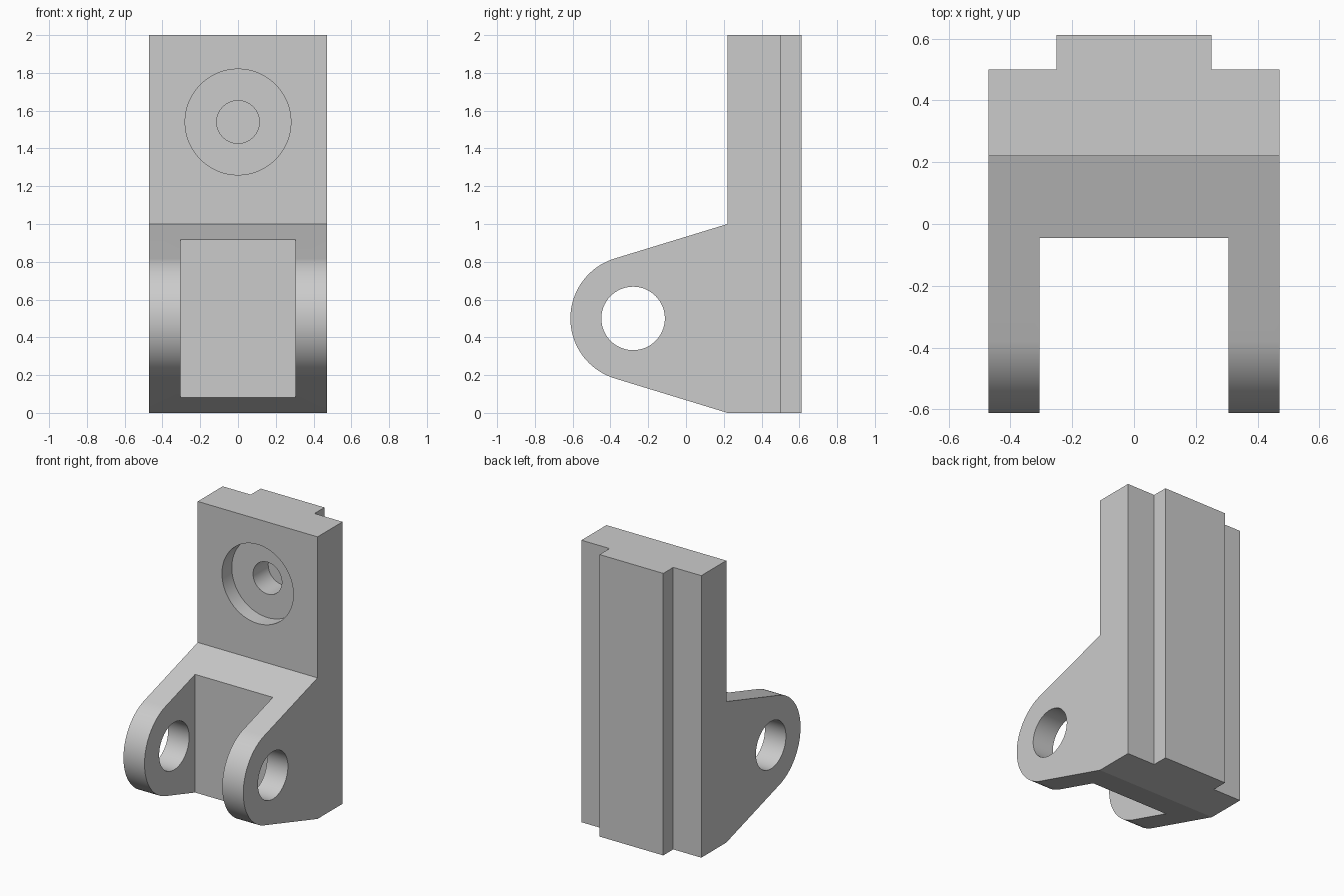
import bpy
from math import acos, atan2, cos, hypot, pi, radians, sin

cube = bpy.data.objects.get("Cube")
if cube:
    bpy.data.objects.remove(cube, do_unlink=True)

HALF_W = 0.47                      # half width of the bracket
FRONT, BACK, TOP = 0.22, 0.5, 2.0  # upright plate
RIB = 0.612                        # back of the locating rib
PIN_Y, PIN_Z, LUG_R = -0.28, 0.5, 0.332

grey = bpy.data.materials.new("light grey")
grey.use_nodes = True
colour = (0.6, 0.6, 0.6, 1)
grey.diffuse_color = colour
grey.node_tree.nodes["Principled BSDF"].inputs["Base Color"].default_value = colour


def prism(name, outline, half):
    """Extrude a (y, z) outline along x from -half to half."""
    n = len(outline)
    verts = [(x, y, z) for x in (-half, half) for y, z in outline]
    faces = [list(range(n))[::-1], list(range(n, 2 * n))]
    faces += [(i, (i + 1) % n, n + (i + 1) % n, n + i) for i in range(n)]
    mesh = bpy.data.meshes.new(name)
    mesh.from_pydata(verts, [], faces)
    mesh.materials.append(grey)
    obj = bpy.data.objects.new(name, mesh)
    bpy.context.collection.objects.link(obj)
    return obj


def box(name, half, y0, y1, z0, z1):
    return prism(name, [(y0, z0), (y1, z0), (y1, z1), (y0, z1)], half)


def cylinder(name, radius, length, location, rotation):
    bpy.ops.mesh.primitive_cylinder_add(vertices=96, radius=radius, depth=length,
                                        location=location, rotation=rotation)
    obj = bpy.context.object
    obj.name = name
    obj.data.materials.append(grey)
    return obj


def combine(target, tool, operation):
    """Apply a boolean and discard the tool."""
    tool.hide_render = True
    bpy.context.view_layer.objects.active = target
    mod = target.modifiers.new(tool.name, "BOOLEAN")
    mod.operation, mod.solver, mod.object = operation, "EXACT", tool
    bpy.ops.object.modifier_apply(modifier=mod.name)
    bpy.data.objects.remove(tool, do_unlink=True)


# Side profile: upright plate with a rounded lug tangent to sloping edges
dy, dz = FRONT - PIN_Y, 1.0 - PIN_Z
start = atan2(dz, dy) + acos(LUG_R / hypot(dy, dz))
steps = 64
angles = [start + (2 * pi - 2 * start) * i / steps for i in range(steps + 1)]
arc = [(PIN_Y + LUG_R * cos(a), PIN_Z + LUG_R * sin(a)) for a in angles]
profile = [(FRONT, 0), (BACK, 0), (BACK, TOP), (FRONT, TOP), (FRONT, 1)] + arc
bracket = prism("clevis_bracket", profile, HALF_W)

# Locating rib down the back
combine(bracket, box("rib", 0.25, BACK - 0.1, RIB, 0, TOP), "UNION")

# Slot between the lugs and the pin hole through both
combine(bracket, box("slot", 0.305, -1, -0.045, -0.5, 1.5), "DIFFERENCE")
combine(bracket, cylinder("pin_hole", 0.168, 2, (0, PIN_Y, PIN_Z),
                          (0, radians(90), 0)), "DIFFERENCE")

# Counterbored blind screw hole in the plate front
for name, radius, end in (("counterbore", 0.28, 0.33), ("screw_hole", 0.113, BACK)):
    start_y = FRONT - 0.2
    combine(bracket, cylinder(name, radius, end - start_y,
                              (0, (start_y + end) / 2, 1.54),
                              (radians(90), 0, 0)), "DIFFERENCE")

# Smooth the curved walls, keep the edges sharp
bpy.ops.object.select_all(action="DESELECT")
bracket.select_set(True)
bpy.context.view_layer.objects.active = bracket
bpy.ops.object.shade_smooth_by_angle(angle=radians(15))
